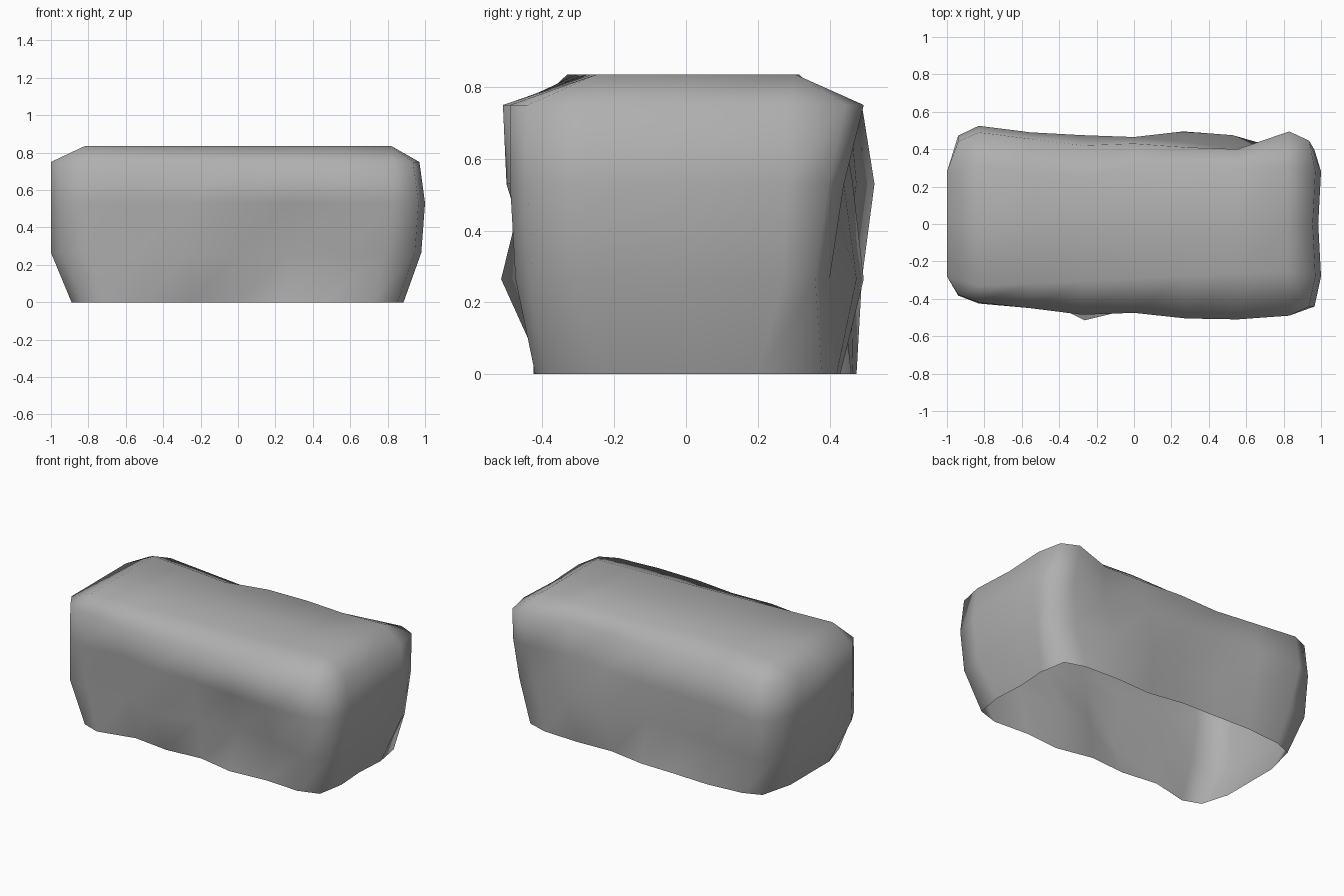
import bpy
import bmesh

# Remove the default object
cube = bpy.data.objects.get("Cube")
if cube:
    bpy.data.objects.remove(cube, do_unlink=True)

# Grey stone material
stone = bpy.data.materials.new("grey_stone")
stone.use_nodes = True
colour = (0.43, 0.43, 0.43, 1)
stone.diffuse_color = colour
stone.node_tree.nodes["Principled BSDF"].inputs["Base Color"].default_value = colour

# Each level: height, half width of the columns, left and right end x,
# half depth of the end columns, front and back wall depths from -x to +x
LEVELS = [
    dict(z=0, half=.72, ends=(-.89, .885), side=.2,
         front=(.42, .365, .395, .375, .425, .405, .42),
         back=(.455, .475, .465, .46, .42, .43, .42)),
    dict(z=.265, half=.79, ends=(-1, .98), side=.27,
         front=(.425, .385, .515, .41, .36, .42, .475),
         back=(.49, .46, .435, .4, .495, .475, .4)),
    dict(z=.53, half=.83, ends=(-1, 1), side=.28,
         front=(.425, .4, .445, .45, .48, .5, .49),
         back=(.525, .49, .475, .465, .44, .4, .44)),
    dict(z=.75, half=.83, ends=(-1, .97), side=.28,
         front=(.42, .45, .485, .475, .505, .51, .49),
         back=(.49, .455, .42, .43, .41, .4, .495)),
]
COLUMNS = 7
TOP_Z = .835
TOP_BACK = (.305, .28, .25, .31, .315, .295, .305)


def columns(half):
    """Evenly spaced x positions along the long walls."""
    return [half * (2 * i / (COLUMNS - 1) - 1) for i in range(COLUMNS)]


def wall_ring(level):
    """One loop around the rock, counter-clockwise from the front left."""
    z, side = level["z"], level["side"]
    left, right = level["ends"]
    xs = columns(level["half"])
    front = [(x, -y, z) for x, y in zip(xs, level["front"])]
    back = [(x, y, z) for x, y in zip(xs, level["back"])]

    def corner(x, point):
        return (x, point[1] * .9, z)

    right_x, left_x = right * .965, left * .94
    right_end = [(right, -side, z), (right * .985, 0, z), (right, side, z)]
    left_end = [(left, y, z) for y in (side, 0, -side)]
    return (front + [corner(right_x, front[-1])] + right_end
            + [corner(right_x, back[-1])] + back[::-1]
            + [corner(left_x, back[0])] + left_end + [corner(left_x, front[0])])


bm = bmesh.new()

# Uneven side walls, open underneath
rings = [[bm.verts.new(p) for p in wall_ring(level)] for level in LEVELS]

# Flat top made of three rows of points
xs = columns(.82)
front_row = [bm.verts.new((x, -.29 + .05 * x, TOP_Z)) for x in xs]
mid_row = [bm.verts.new((x, 0, TOP_Z)) for x in xs]
back_row = [bm.verts.new((x, y, TOP_Z)) for x, y in zip(xs, TOP_BACK)]
for near, far in ((front_row, mid_row), (mid_row, back_row)):
    for i in range(COLUMNS - 1):
        bm.faces.new((near[i], near[i + 1], far[i + 1], far[i]))

# Rim of the top, where each corner gathers three wall points
rim = (front_row + [front_row[-1]] * 2 + [mid_row[-1]] + [back_row[-1]] * 2
       + back_row[::-1] + [back_row[0]] * 2 + [mid_row[0]] + [front_row[0]] * 2)
rings.append(rim)

# Skin neighbouring loops together
for lower, upper in zip(rings, rings[1:]):
    count = len(lower)
    for i in range(count):
        j = (i + 1) % count
        loop = [lower[i], lower[j], upper[j], upper[i]]
        bm.faces.new(list(dict.fromkeys(loop)))

for face in bm.faces:
    face.smooth = True

mesh = bpy.data.meshes.new("rock")
bm.to_mesh(mesh)
bm.free()
mesh.materials.append(stone)
rock = bpy.data.objects.new("rock", mesh)
bpy.context.collection.objects.link(rock)
